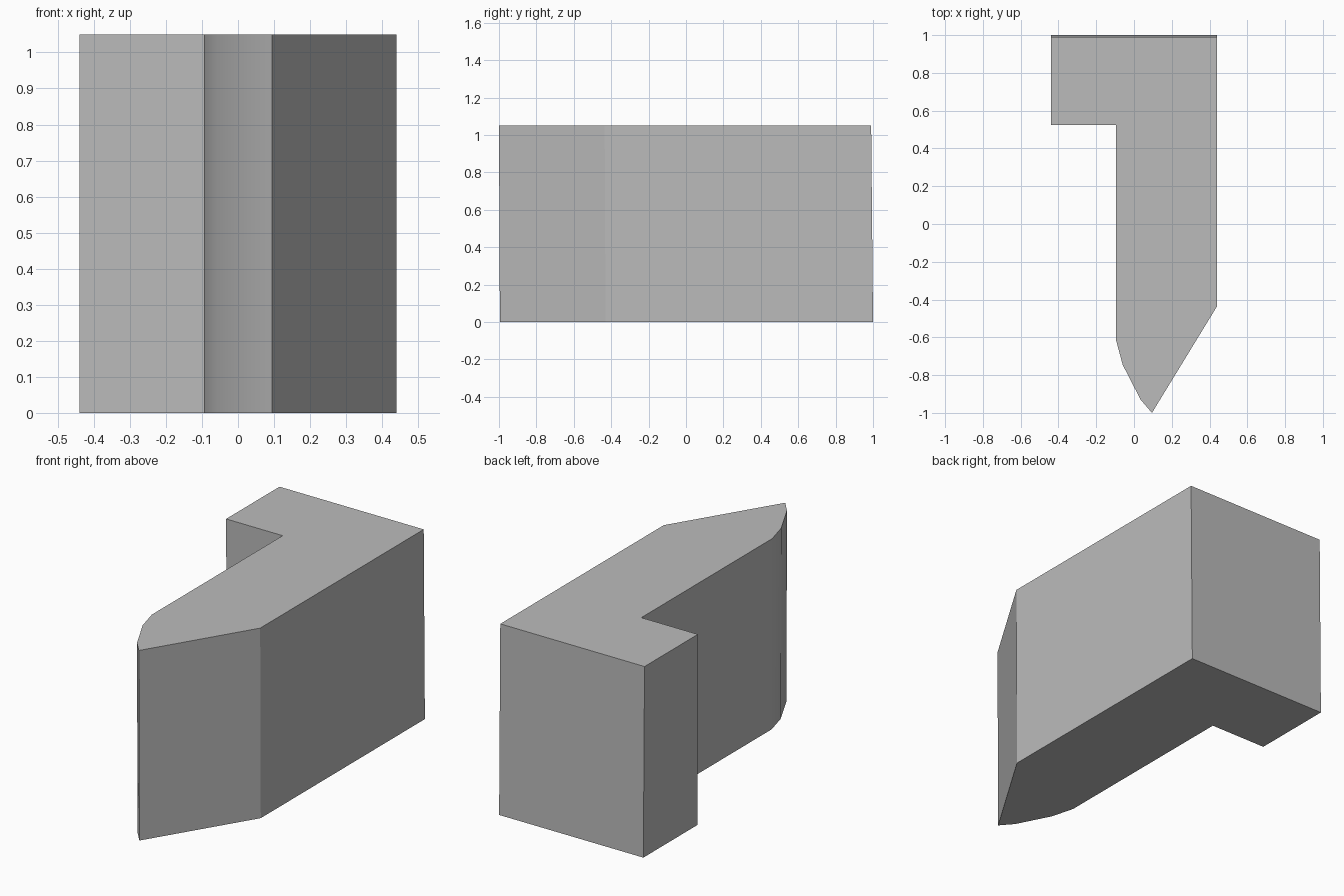
import bpy
import bmesh
import math

default_cube = bpy.data.objects.get("Cube")
if default_cube:
    bpy.data.objects.remove(default_cube, do_unlink=True)

HEIGHT = 1.05
# Plan outline: square heel, long arm, pointed nose with one rounded cheek
OUTLINE = [(-0.44, 1.0), (-0.44, 0.53), (-0.095, 0.53), (-0.095, -0.61),
           (-0.06, -0.74), (0.035, -0.925), (0.095, -0.995),
           (0.44, -0.43), (0.44, 1.0)]

# Plain grey material
grey = bpy.data.materials.new("plain grey")
grey.use_nodes = True
colour = (0.5, 0.5, 0.5, 1.0)
grey.diffuse_color = colour
grey.node_tree.nodes["Principled BSDF"].inputs["Base Color"].default_value = colour

# Hooked block: extrude the outline upward
bm = bmesh.new()
base = bm.faces.new([bm.verts.new((x, y, 0)) for x, y in OUTLINE])
extruded = bmesh.ops.extrude_face_region(bm, geom=[base])["geom"]
for v in extruded:
    if isinstance(v, bmesh.types.BMVert):
        # The top leans very slightly toward the front
        v.co.z = HEIGHT
        v.co.y -= 0.01 if v.co.y > 0.9 else 0.005
bmesh.ops.recalc_face_normals(bm, faces=bm.faces)

mesh = bpy.data.meshes.new("hooked_block")
bm.to_mesh(mesh)
bm.free()
mesh.materials.append(grey)
block = bpy.data.objects.new("hooked_block", mesh)
bpy.context.collection.objects.link(block)

# Smooth only the rounded cheek, keep the corners sharp
bpy.ops.object.select_all(action="DESELECT")
block.select_set(True)
bpy.context.view_layer.objects.active = block
bpy.ops.object.shade_smooth_by_angle(angle=math.radians(25))
